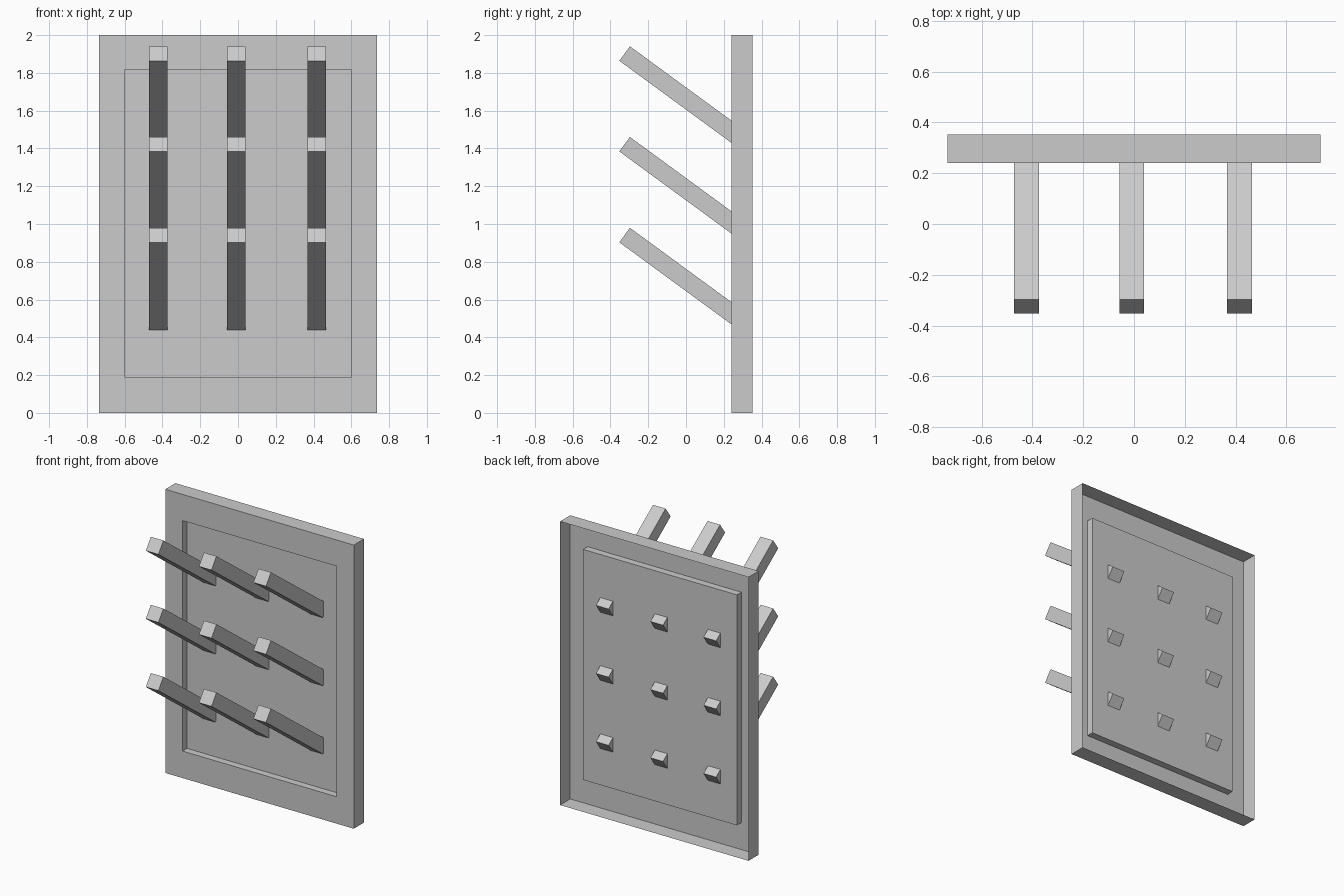
import bpy
import bmesh
from math import radians, sin, cos
from mathutils import Matrix, Vector

cube = bpy.data.objects.get("Cube")
if cube:
    bpy.data.objects.remove(cube, do_unlink=True)

# Single plain grey finish
grey = bpy.data.materials.new("plain grey")
grey.use_nodes = True
colour = (0.6, 0.6, 0.6, 1)
grey.diffuse_color = colour
grey.node_tree.nodes["Principled BSDF"].inputs["Base Color"].default_value = colour


def add_object(name, bm):
    mesh = bpy.data.meshes.new(name)
    bm.to_mesh(mesh)
    bm.free()
    mesh.materials.append(grey)
    obj = bpy.data.objects.new(name, mesh)
    bpy.context.collection.objects.link(obj)
    return obj


# Back board: a thin pressed sheet, open behind, with a sunken centre panel
FRONT, BACK, FLOOR = 0.24, 0.353, 0.29
OUTER = (0.735, 0, 2)
INNER = (0.6, 0.19, 1.815)


def ring(bm, size, y):
    half, low, high = size
    corners = [(-half, low), (half, low), (half, high), (-half, high)]
    return [bm.verts.new((x, y, z)) for x, z in corners]


bm = bmesh.new()
rings = [ring(bm, OUTER, BACK), ring(bm, OUTER, FRONT),
         ring(bm, INNER, FRONT), ring(bm, INNER, FLOOR)]
for a, b in zip(rings, rings[1:]):
    for i in range(4):
        j = (i + 1) % 4
        bm.faces.new((a[i], a[j], b[j], b[i]))
bm.faces.new(rings[-1])
add_object("back_board", bm)

# Pegs: square bars that slope up to the front and pass through the panel
ANGLE = radians(36.2)
WIDTH, THICK, LENGTH = 0.098, 0.095, 0.788
along = Vector((0, cos(ANGLE), -sin(ANGLE)))
across = Vector((0, sin(ANGLE), cos(ANGLE)))

for row, tip_z in zip(("lower", "middle", "upper"), (0.903, 1.384, 1.864)):
    for side, x in zip(("right", "centre", "left"), (-0.423, -0.009, 0.416)):
        bm = bmesh.new()
        bmesh.ops.create_cube(bm, size=1)
        centre = Vector((x, -0.353, tip_z)) + along * LENGTH / 2 + across * THICK / 2
        bm.transform(Matrix.Translation(centre)
                     @ Matrix.Rotation(-ANGLE, 4, "X")
                     @ Matrix.Diagonal((WIDTH, LENGTH, THICK, 1)))
        add_object(f"{row}_{side}_peg", bm)
